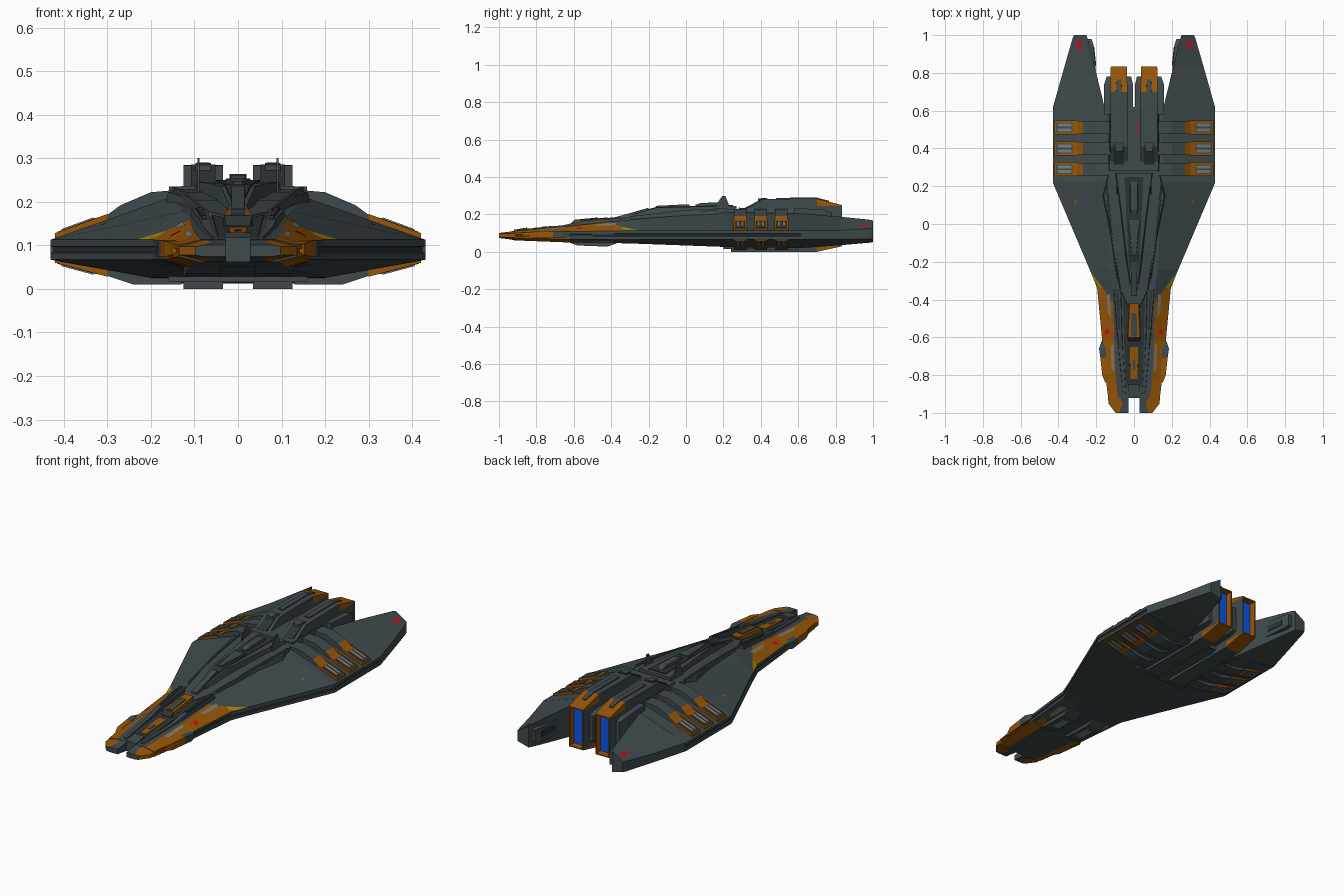
import bpy, bmesh
from mathutils import Vector
from mathutils.bvhtree import BVHTree

if "Cube" in bpy.data.objects:
    bpy.data.objects.remove(bpy.data.objects["Cube"])

COLORS = {
    "hull_grey": (0.050, 0.068, 0.074), "dark_grey": (0.026, 0.034, 0.037),
    "orange": (0.31, 0.093, 0.002), "light_grey": (0.20, 0.21, 0.21),
    "yellow": (0.34, 0.25, 0.003), "red": (0.7, 0.002, 0.006),
    "blue": (0.003, 0.09, 0.80),
}
MATS = []
for n, c in COLORS.items():
    m = bpy.data.materials.new(n)
    m.diffuse_color = (*c, 1)
    m.use_nodes = True
    m.node_tree.nodes["Principled BSDF"].inputs["Base Color"].default_value = m.diffuse_color
    MATS.append(m)
GREY, DARK, ORANGE, LIGHT, YELLOW, RED, BLUE = range(7)
trees = []


def finish(name, bm, mirror):
    me = bpy.data.meshes.new(name)
    bm.to_mesh(me)
    bm.free()
    for m in MATS:
        me.materials.append(m)
    ob = bpy.data.objects.new(name, me)
    bpy.context.collection.objects.link(ob)
    if mirror:
        ob.modifiers.new("mirror", "MIRROR").merge_threshold = 0.0005
    return ob


def loft(name, sections, paint=GREY, mirror=True, edit=None):
    """Skin equal-length (x, z) rings placed along y; paint is a colour or rule(strip, centre)."""
    bm = bmesh.new()
    rings = [[bm.verts.new((x, y, z)) for x, z in pts] for y, pts in sections]
    n = len(rings[0])
    for a, b in zip(rings, rings[1:]):
        for k in range(n):
            f = bm.faces.new((a[k], a[(k + 1) % n], b[(k + 1) % n], b[k]))
            f.material_index = k
    for r in (rings[0], rings[-1]):
        bm.faces.new(r).material_index = 99
    bmesh.ops.recalc_face_normals(bm, faces=bm.faces)
    if edit:
        edit(bm)
    for f in bm.faces:
        f.material_index = paint(f.material_index, f.calc_center_median()) if callable(paint) else paint
    if mirror:  # no inner wall on the mirror plane
        inner = [f for f in bm.faces if all(abs(v.co.x) < 1e-5 for v in f.verts)]
        bmesh.ops.delete(bm, geom=inner, context="FACES")
    trees.append(BVHTree.FromBMesh(bm))
    return finish(name, bm, mirror)


def block(name, stations, paint=GREY, mirror=True, taper=0.0, edit=None):
    """Box lofted along y; stations are (y, x0, x1, z0, z1), the top narrowed by taper."""
    secs = [(y, [(a, z0), (b, z0), (b - taper, z1), (a + taper, z1)]) for y, a, b, z0, z1 in stations]
    return loft(name, secs, paint, mirror, edit)


def centre(name, stations, paint=GREY, taper=0.0):
    return block(name, [(y, -w, w, a, b) for y, w, a, b in stations], paint, False, taper)


def decal(name, pts, mat, up=True, mirror=True):
    """Thin painted plate dropped on whatever surface lies at each (x, y)."""
    bm, s = bmesh.new(), 1 if up else -1
    vs = []
    for x, y in pts:
        hits = [t.ray_cast(Vector((x, y, s)), Vector((0, 0, -s)))[0] for t in trees]
        z = max((h.z * s for h in hits if h), default=0.1 * s) * s
        vs.append(bm.verts.new((x, y, z + 0.002 * s)))
    f = bm.faces.new(vs)
    f.material_index = mat
    f.normal_update()
    if f.normal.z * s < 0:
        f.normal_flip()
    finish(name, bm, mirror)


def cut(bm, co, no):
    bmesh.ops.bisect_plane(bm, geom=bm.verts[:] + bm.edges[:] + bm.faces[:], plane_co=co, plane_no=no)


# ---- main hull: half section lofted nose to tail, grooved edge
def hull_section(y, xe, zt, zb, xs, zs, xk, zk):
    t = (zt - zb) * 0.34
    return y, [(0, zs), (xs, zs), (xe, zt), (xe, zt - t), (xe - .006, zt - t * 1.1),
               (xe - .006, zb + t * 1.1), (xe, zb + t), (xe, zb), (xk, zk), (0, zk)]


P0, PN = Vector((.24, -.235, 0)), Vector((.165, -.12, 0)).normalized()


def cut_paint_edge(bm):
    for off in (0, .016):
        cut(bm, P0 + PN * off, PN)


def hull_paint(k, c):
    d = (c - P0).dot(PN)
    if k == 1 and d > 0 and c.y < -.2:
        return YELLOW if d < .016 and c.y > -.34 else ORANGE
    if k in (2, 3, 4, 5, 6, 7) and c.y < -.62:
        return ORANGE
    return DARK if k == 4 else GREY


loft("main_hull", [hull_section(*s) for s in (
    (-.92, .137, .101, .074, .085, .113, .09, .062),
    (-.83, .148, .104, .072, .095, .120, .10, .058),
    (-.62, .168, .108, .068, .105, .138, .11, .050),
    (-.34, .195, .113, .067, .112, .168, .12, .046),
    (-.24, .235, .113, .067, .125, .178, .13, .043),
    (.22, .43, .113, .067, .150, .212, .20, .026),
    (.62, .43, .113, .067, .155, .205, .20, .020))], hull_paint, edit=cut_paint_edge)

# ---- split nose tips
loft("nose_prong", [(y, [(.028, a), (xm, a), (xe, (a + b) / 2 - .01), (xe, (a + b) / 2 + .01), (xm, b), (.028, b)])
     for y, xm, xe, a, b in ((-1, .078, .098, .074, .101), (-.95, .062, .135, .068, .107),
                             (-.915, .075, .138, .062, .113))],
     lambda k, c: ORANGE if k in (1, 2, 3) else GREY)
centre("nose_block", [(-.92, .03, .07, .118), (-.85, .03, .07, .13)])
block("nose_side_plate", [(-.84, .13, .152, .078, .104), (-.80, .14, .168, .074, .110),
                          (-.71, .148, .178, .074, .112), (-.66, .15, .185, .074, .112),
                          (-.62, .15, .172, .08, .108)], lambda k, c: GREY if c.y > -.71 else ORANGE)
centre("nose_channel", [(-.86, .045, .09, .118), (-.36, .06, .1, .172)], DARK)
block("nose_rail", [(-.90, .036, .066, .08, .119), (-.66, .052, .088, .08, .142),
                    (-.58, .056, .096, .08, .160), (-.35, .062, .114, .1, .182)], GREY, taper=.008)
block("rail_groove", [(-.56, .072, .083, .08, .168), (-.36, .082, .096, .1, .187)], DARK)
centre("nose_spine", [(-.82, .022, .09, .128), (-.65, .026, .09, .142)], ORANGE, .004)
centre("spine_inlay", [(-.77, .008, .09, .134), (-.72, .008, .09, .138)], GREY)
centre("nose_cowl", [(-.62, .036, .1, .146), (-.60, .04, .1, .168), (-.42, .032, .1, .184)],
       lambda k, c: DARK if k == 99 or c.y < -.6 else ORANGE, .008)
centre("cowl_inlay", [(-.595, .016, .1, .172), (-.47, .014, .1, .184)], GREY)
block("chin_bump", [(-.64, .04, .11, .056, .08), (-.58, .04, .12, .034, .08),
                    (-.42, .04, .125, .028, .08), (-.36, .04, .125, .05, .08)])

# ---- upper decks and spine
centre("upper_deck", [(-.46, .05, .1, .166), (-.35, .10, .1, .178), (-.15, .132, .1, .204),
                      (.15, .19, .1, .222), (.28, .16, .1, .228), (.62, .155, .1, .222)], GREY, .03)
centre("superstructure", [(-.32, .035, .15, .192), (-.16, .055, .15, .236), (.05, .08, .15, .242),
                          (.27, .11, .15, .246)], GREY, .015)
centre("spine_trough", [(-.28, .014, .15, .206), (-.16, .03, .15, .240), (.25, .05, .15, .250)], DARK)
centre("front_spine", [(-.38, .02, .15, .185), (-.31, .02, .15, .204), (-.20, .02, .15, .236)], GREY, .005)
centre("middle_spine", [(-.16, .016, .2, .246), (0, .034, .2, .254), (.02, .034, .2, .252)], GREY, .006)
centre("bridge", [(.05, .02, .2, .252), (.08, .026, .2, .262), (.2, .026, .2, .264), (.225, .02, .2, .25)], GREY, .007)
centre("rear_deck_plate", [(.28, .15, .15, .236), (.6, .145, .15, .232)], GREY, .02)
block("sensor_fin", [(.16, .088, .093, .22, .25), (.195, .088, .093, .22, .30),
                     (.21, .088, .093, .22, .30), (.23, .088, .093, .22, .25)])
block("deck_rib", [(-.30, .078, .092, .15, .190), (.0, .118, .134, .15, .224), (.22, .138, .154, .15, .234)], GREY, taper=.004)

# ---- twin engines
block("engine_housing", [(.24, .035, .125, 0, .20), (.33, .035, .125, 0, .236),
                         (.41, .035, .125, 0, .283), (.70, .035, .125, 0, .285)])
block("engine_intake", [(.315, .052, .108, .2, .236), (.335, .052, .108, .2, .245),
                        (.41, .052, .108, .2, .286), (.435, .052, .108, .2, .286)], DARK)
block("intake_cap", [(.385, .062, .098, .2, .285), (.43, .062, .098, .2, .289)])


def hollow(bm):
    f = max(bm.faces, key=lambda q: q.calc_center_median().y)
    for thick, deep in ((.009, 0), (.001, -.035)):  # orange rim, then duct walls
        bmesh.ops.inset_individual(bm, faces=[f], thickness=thick, depth=deep)
        for q in {q for e in f.edges for q in e.link_faces}:
            q.material_index = 60
    f.material_index = 50
    for z in (.245, .035):  # split the sides so their ends can be painted
        cut(bm, (0, 0, z), (0, 0, 1))


def nozzle_paint(k, c):
    if k == 50:
        return BLUE
    return GREY if k in (1, 3) and .035 < c.z < .245 else ORANGE


block("engine_nozzle", [(.70, .035, .125, 0, .285), (.835, .037, .123, .03, .25)], nozzle_paint, edit=hollow)
block("nozzle_tongue", [(.48, .062, .098, .25, .289), (.70, .062, .098, .25, .290),
                        (.765, .066, .094, .25, .273)], taper=.004)
block("engine_cheek", [(.58, .12, .158, .04, .235), (.74, .12, .158, .05, .225), (.78, .12, .145, .06, .21)])
block("inner_cheek", [(.58, .004, .04, .04, .228), (.74, .006, .04, .05, .215), (.78, .015, .04, .06, .20)])
centre("keel", [(.20, .16, .016, .1), (.60, .16, .012, .1)])

# ---- rear wings
loft("rear_wing", [(y, [(xi, zt), (xe, a), (xe, b), (xi, zb)]) for y, xi, xe, zt, a, b, zb in (
    (.615, .155, .43, .205, .113, .067, .020), (.82, .205, .372, .188, .115, .067, .035),
    (.98, .245, .326, .172, .124, .068, .049), (1.0, .252, .318, .168, .126, .07, .052))])
block("wing_inner_plate", [(.815, .202, .26, .07, .15), (.95, .215, .27, .07, .15), (.98, .225, .27, .08, .145)])
block("wing_inner_slot", [(.84, .2, .25, .095, .125), (.94, .211, .25, .095, .125)], DARK)

# ---- three vent strips per side, above and below
TOP = [(.13, .228), (.20, .222), (.27, .192), (.30, .170), (.42, .126)]
LOW = [(.13, .010), (.20, .010), (.24, .010), (.30, .030), (.42, .062)]
for i, y in enumerate((.29, .40, .51)):
    for tag, prof, d in (("upper", TOP, -1), ("lower", LOW, 1)):
        ring = prof + [(x, z + .035 * d) for x, z in reversed(prof)]
        loft(f"{tag}_vent_{i}", [(y - .034, ring), (y + .034, ring)],
             lambda k, c: ORANGE if c.x > .275 and k != 99 else GREY)
        (xa, za), (xb, zb) = prof[3], prof[4]
        skin = lambda x, o: (x, za + (zb - za) * (x - xa) / (xb - xa) - o * d)
        side = [skin(.30, .002), skin(.42, .002), skin(.42, -.03), skin(.30, -.03)]
        for e in (-.034, .034):  # orange flanks
            loft(f"{tag}_vent_flank_{i}", [(y + e - .003, side), (y + e + .003, side)], ORANGE)
        for e, w, x0, x1, col, h in ((0, .026, .325, .414, GREY, .003), (-.013, .008, .332, .405, LIGHT, .006),
                                     (.013, .008, .332, .405, LIGHT, .006)):
            s = [skin(x0, h), skin(x1, h), skin(x1, -.01), skin(x0, -.01)]
            loft(f"{tag}_vent_slat_{i}", [(y + e - w, s), (y + e + w, s)], col)

# ---- painted wear and marks
decal("worn_patch_front", [(.104, -.78), (.118, -.77), (.123, -.65), (.110, -.63)], LIGHT)
decal("worn_patch_rear", [(.122, -.50), (.138, -.47), (.145, -.38), (.128, -.37)], LIGHT)
decal("worn_patch_below", [(.135, -.52), (.155, -.50), (.165, -.40), (.135, -.38)], LIGHT, False)
decal("worn_chin_below", [(.055, -.54), (.095, -.55), (.10, -.46), (.06, -.45)], LIGHT, False)
decal("orange_patch_below", [(.115, -.61), (.155, -.61), (.16, -.54), (.13, -.55)], ORANGE, False)
decal("red_nose_mark", [(.132, -.58), (.156, -.585), (.154, -.56), (.134, -.555)], RED)
decal("red_wing_mark", [(.285, .925), (.297, .92), (.304, .97), (.28, .975)], RED)
decal("red_deck_mark", [(.016, .49), (.022, .49), (.022, .54), (.016, .54)], RED, True, False)
decal("orange_wing_mark", [(.305, .11), (.315, .11), (.315, .13), (.305, .13)], ORANGE)
